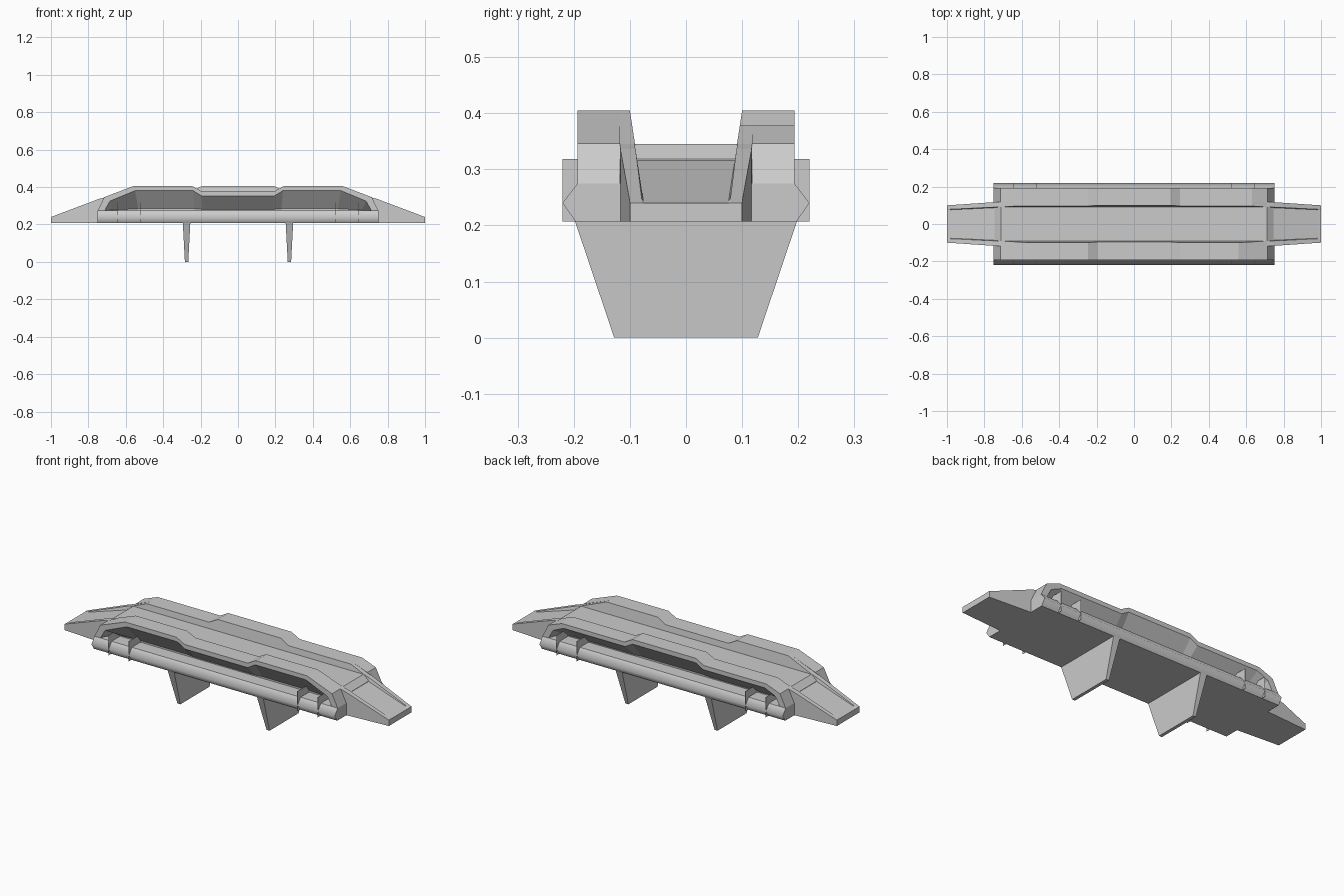
import bpy, bmesh

if "Cube" in bpy.data.objects:
    bpy.data.objects.remove(bpy.data.objects["Cube"])


def loft(name, rings):
    """Solid through a list of matching closed rings, capped at both ends."""
    bm = bmesh.new()
    vs = [[bm.verts.new(p) for p in ring] for ring in rings]
    n = len(vs[0])
    for a, b in zip(vs, vs[1:]):
        for i in range(n):
            j = (i + 1) % n
            bm.faces.new((a[i], a[j], b[j], b[i]))
    bm.faces.new(vs[0][::-1])
    bm.faces.new(vs[-1])
    bmesh.ops.recalc_face_normals(bm, faces=bm.faces)
    me = bpy.data.meshes.new(name)
    bm.to_mesh(me)
    bm.free()
    ob = bpy.data.objects.new(name, me)
    bpy.context.collection.objects.link(ob)
    return ob


def mirrored(half):
    """Complete a half outline across the first axis (left to right order)."""
    return [(-a, b) for a, b in half] + [(a, b) for a, b in half[::-1]]


# Base with faceted side rails, extruded along x
section = mirrored([(0.197, 0.207), (0.22, 0.24), (0.193, 0.275), (0.118, 0.275)])
base = loft("base_and_rails", [[(x, y, z) for y, z in section] for x in (-0.75, 0.75)])
for p in base.data.polygons:
    p.use_smooth = abs(p.normal.y) > 0.1 and abs(p.normal.z) > 0.1

# Deck floor between the walls, sloping down at both ends to the ramp troughs
floor = mirrored([(0.745, 0.25), (0.745, 0.318), (0.71, 0.345)])
loft("deck_floor", [[(x, y, z) for x, z in floor] for y in (-0.091, 0.091)])


# Side walls: front dips in the middle, back rises in the middle
def wall(name, side, end_top, mid_z):
    top = [end_top, (0.245, end_top[1]), (0.195, mid_z)]

    # panel with sloped inner face
    outline = mirrored([(0.712, 0.25), (0.712, 0.345)] + top)
    inner = [(x, side * (0.075 + 0.025 * (z - 0.24) / 0.165), z) for x, z in outline]
    outer = [(x, side * 0.118, z) for x, z in outline]
    loft(name + "_panel", [inner, outer])

    # outer frame whose recess slopes inward and down to the rail
    xo, zo = end_top
    outside = mirrored([(0.75, 0.207), (0.75, 0.275), (0.715, 0.346)] + top)
    recess = mirrored([(0.71, 0.28), (0.685, 0.325), (xo - 0.01, zo - 0.024),
                       (0.24, zo - 0.024), (0.195, mid_z - 0.025)])[::-1]
    shallow = [(x * 0.97, 0.272 + (z - 0.28) * 0.12) for x, z in recess]
    loft(name + "_frame", [[(x, side * 0.118, z) for x, z in outside + shallow],
                           [(x, side * 0.193, z) for x, z in outside + recess]])


wall("front_wall", -1, (0.56, 0.405), 0.378)
wall("back_wall", 1, (0.63, 0.378), 0.405)

# End ramps: a trough that tapers out towards the tip
for s, tag in ((-1, "left"), (1, "right")):
    rings = []
    for x, yo, zt, yi, yf, zf in ((0.712, 0.118, 0.345, 0.092, 0.088, 0.316),
                                  (0.745, 0.117, 0.336, 0.090, 0.087, 0.316),
                                  (0.98, 0.101, 0.2475, 0.079, 0.076, 0.2445),
                                  (1.0, 0.10, 0.240, 0.078, 0.075, 0.2395)):
        half = [(yo, 0.207), (yo, zt), (yi, zt), (yf, zf)]
        rings.append([(s * x, y, z) for y, z in mirrored(half)])
    loft(tag + "_ramp", rings)

# Thin cross plates standing through the rails
for x in (-0.645, -0.52, 0.52, 0.645):
    plate = mirrored([(0.22, 0.207), (0.22, 0.318)])
    loft("cross_plate", [[(x + d, y, z) for y, z in plate] for d in (-0.001, 0.001)])

# Tapered legs
for x in (-0.275, 0.275):
    loft("leg", [[(x - w, -y, z), (x + w, -y, z), (x + w, y, z), (x - w, y, z)]
                 for w, y, z in ((0.009, 0.128, 0.0), (0.02, 0.198, 0.208))])
